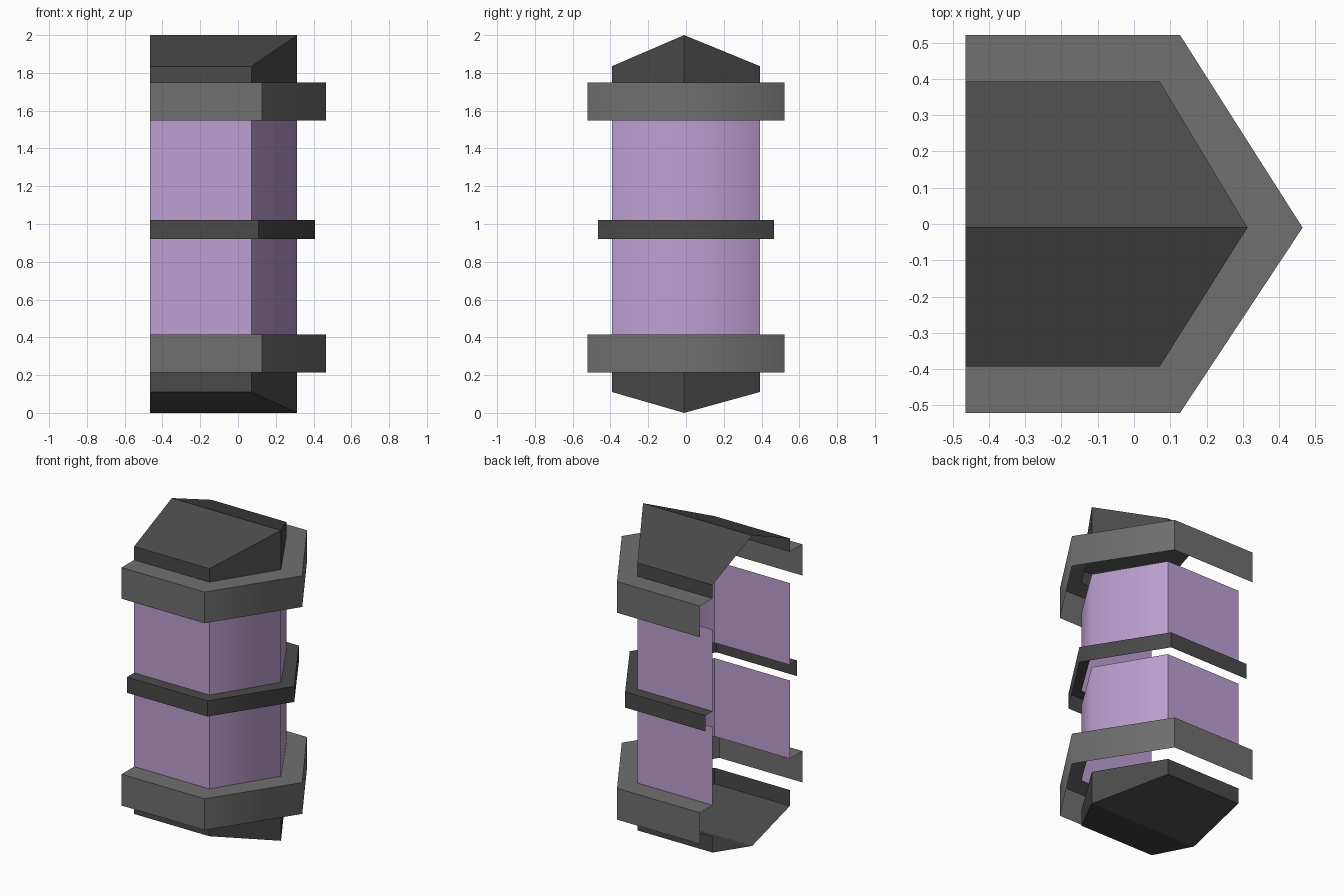
import bpy, bmesh

if "Cube" in bpy.data.objects:
    bpy.data.objects.remove(bpy.data.objects["Cube"])

BACK = -0.465      # open back edge of every shell
TIP_Y = -0.01      # the front point sits a hair off centre


def material(name, rgb):
    m = bpy.data.materials.new(name)
    m.diffuse_color = (*rgb, 1)
    m.use_nodes = True
    m.node_tree.nodes["Principled BSDF"].inputs["Base Color"].default_value = m.diffuse_color
    return m


purple = material("lilac glass", (0.515, 0.352, 0.645))
grey = material("mid grey", (0.160, 0.160, 0.160))
dark = material("dark grey", (0.068, 0.068, 0.068))

# Pointed outlines: half width, corner x, tip x
BODY = (0.393, 0.071, 0.313)
BAND = (0.466, 0.108, 0.408)
RING = (0.521, 0.127, 0.465)


def outline(size):
    w, corner, tip = size
    return [(BACK, -w), (corner, -w), (tip, TIP_Y), (corner, w), (BACK, w)]


def finish(name, bm, mat):
    me = bpy.data.meshes.new(name)
    bm.to_mesh(me)
    bm.free()
    me.materials.append(mat)
    ob = bpy.data.objects.new(name, me)
    bpy.context.collection.objects.link(ob)
    return ob


def wall(bm, size, low, high, smooth=True):
    """Open strip of four walls; low and high give a height per outline point."""
    pts = outline(size)
    lo = [bm.verts.new((x, y, z)) for (x, y), z in zip(pts, low)]
    hi = [bm.verts.new((x, y, z)) for (x, y), z in zip(pts, high)]
    for i in range(4):
        f = bm.faces.new((lo[i], lo[i + 1], hi[i + 1], hi[i]))
        f.smooth = smooth and i in (1, 2)      # soft nose, crisp corners
    return lo, hi


def panel(name, z0, z1):
    bm = bmesh.new()
    wall(bm, BODY, [z0] * 5, [z1] * 5)
    finish(name, bm, purple)


def ring(name, size, z0, z1, mat):
    """Projecting outer wall with a flat ledge on top, open underneath."""
    bm = bmesh.new()
    _, hi = wall(bm, size, [z0] * 5, [z1] * 5)
    inner = [bm.verts.new((x, y, z1)) for x, y in outline(BODY)]
    for i in range(4):
        bm.faces.new((hi[i], hi[i + 1], inner[i + 1], inner[i]))
    finish(name, bm, mat)


def cap(name, base, eave, ridge):
    """Gabled end piece; points up when ridge is above base, else down."""
    bm = bmesh.new()
    flat, gable = [base] * 5, [eave, eave, ridge, eave, eave]
    up = ridge > base
    lo, hi = wall(bm, BODY, flat if up else gable, gable if up else flat, False)
    e = hi if up else lo
    r = bm.verts.new((BACK, TIP_Y, ridge))
    for quad in ((e[0], e[1], e[2], r), (r, e[2], e[3], e[4])):
        bm.faces.new(quad if up else quad[::-1])
    finish(name, bm, dark)


# Glass panels
panel("lower_glass", 0.416, 0.92)
panel("upper_glass", 1.02, 1.547)

# Rings and middle band
ring("lower_ring", RING, 0.214, 0.416, grey)
ring("middle_band", BAND, 0.92, 1.021, dark)
ring("upper_ring", RING, 1.547, 1.748, grey)

# Gabled end caps
cap("bottom_cap", 0.214, 0.111, 0.0)
cap("top_cap", 1.748, 1.835, 2.0)
